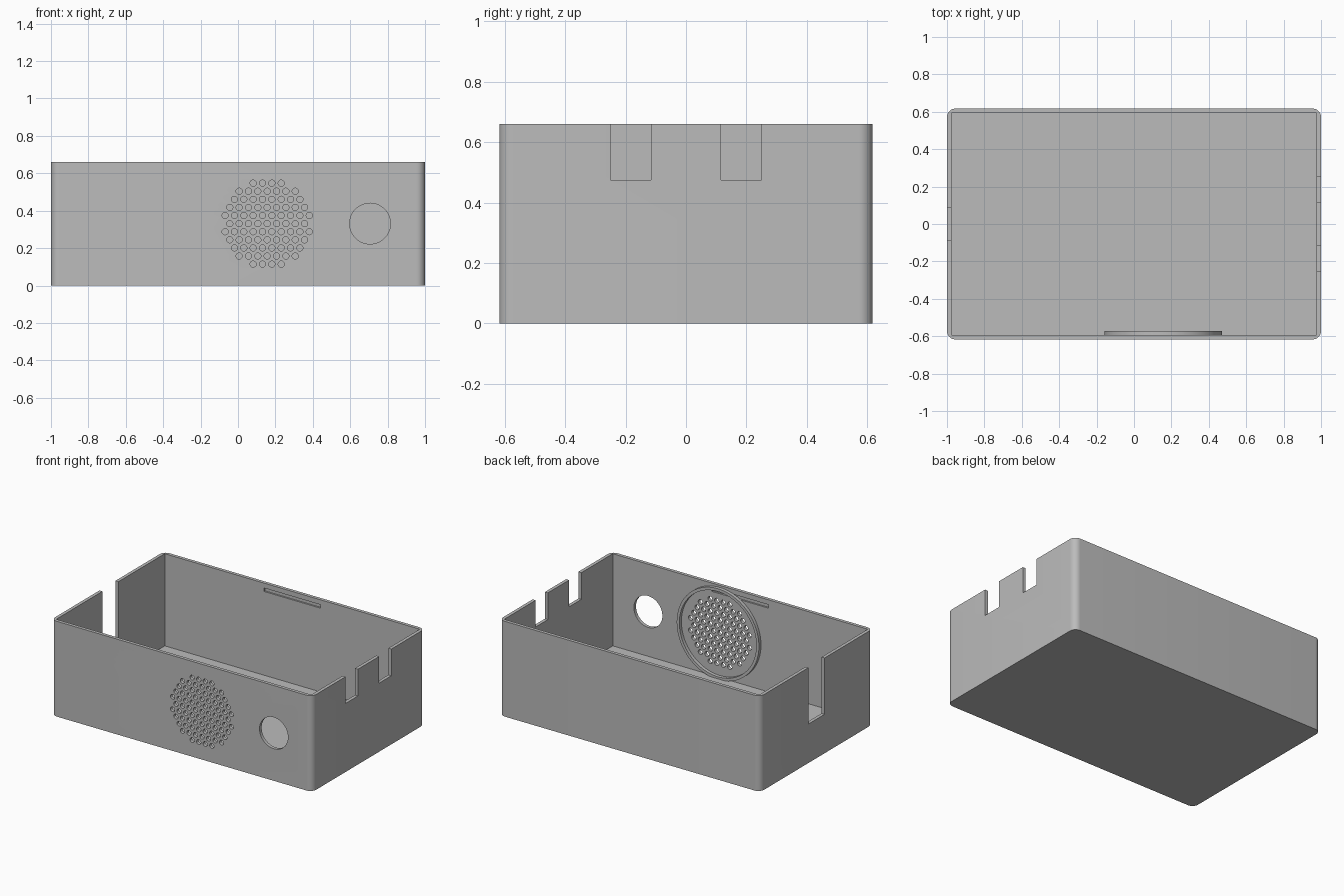
import bpy, bmesh, math
from mathutils import Matrix, Vector

old = bpy.data.objects.get("Cube")
if old:
    bpy.data.objects.remove(old, do_unlink=True)

HX, HY, H = 1.0, 0.617, 0.66        # outer half sizes and height
WALL, FLOOR = 0.023, 0.022
CX, CZ = 0.156, 0.331               # speaker centre on the front wall

grey = bpy.data.materials.new("plain grey")
grey.use_nodes = True
colour = (0.5, 0.5, 0.5, 1)
grey.diffuse_color = colour
grey.node_tree.nodes["Principled BSDF"].inputs["Base Color"].default_value = colour


def add_box(bm, lo, hi):
    lo, hi = Vector(lo), Vector(hi)
    m = Matrix.Translation((lo + hi) / 2) @ Matrix.Diagonal((*(hi - lo), 1))
    return bmesh.ops.create_cube(bm, size=1, matrix=m)["verts"]


def add_hole(bm, x, z, radius, sides):
    """Cylinder lying along y, passing through the front wall."""
    m = Matrix.Translation((x, -HY, z)) @ Matrix.Rotation(math.pi / 2, 4, 'X')
    bmesh.ops.create_cone(bm, cap_ends=True, segments=sides, radius1=radius,
                          radius2=radius, depth=0.1, matrix=m)


def make_object(name, bm):
    bmesh.ops.recalc_face_normals(bm, faces=bm.faces)
    mesh = bpy.data.meshes.new(name)
    bm.to_mesh(mesh)
    bm.free()
    mesh.materials.append(grey)
    ob = bpy.data.objects.new(name, mesh)
    bpy.context.collection.objects.link(ob)
    return ob


def activate(ob):
    bpy.ops.object.select_all(action='DESELECT')
    ob.select_set(True)
    bpy.context.view_layer.objects.active = ob


def cut(target, bm):
    cutter = make_object("cutter", bm)
    cutter.hide_render = True
    mod = target.modifiers.new("cut", 'BOOLEAN')
    mod.operation, mod.solver, mod.object = 'DIFFERENCE', 'EXACT', cutter
    activate(target)
    bpy.ops.object.modifier_apply(modifier=mod.name)
    bpy.data.objects.remove(cutter, do_unlink=True)


# Case: solid block with rounded upright corners
bm = bmesh.new()
add_box(bm, (-HX, -HY, 0), (HX, HY, H))
upright = [e for e in bm.edges if abs(e.verts[0].co.z - e.verts[1].co.z) > 0.1]
bmesh.ops.bevel(bm, geom=upright, offset=0.045, segments=10, profile=0.5, affect='EDGES')
case = make_object("case", bm)

# Inner cavity
ix, iy = HX - WALL, HY - WALL
bm = bmesh.new()
add_box(bm, (-ix, -iy, FLOOR), (ix, iy, 1))
cut(case, bm)

# Cable notches in the end walls
bm = bmesh.new()
for y in (-0.183, 0.183):
    add_box(bm, (0.9, y - 0.067, 0.475), (1.1, y + 0.067, 1))
add_box(bm, (-1.1, -0.088, 0.27), (-0.9, 0.088, 1))
# Shallow lid grooves inside the long walls
for s in (-1, 1):
    ys = sorted((s * (iy - 0.02), s * (iy + 0.011)))
    add_box(bm, (-0.215, ys[0], 0.602), (0.215, ys[1], 0.626))
cut(case, bm)

# Speaker grille (hexagonal hole pattern in a circle) and round opening
bm = bmesh.new()
pitch = 0.05
row_step = pitch * math.sqrt(3) / 2
for row in range(-5, 6):
    for col in range(-6, 7):
        dx = (col + 0.5 * (row % 2)) * pitch
        dz = row * row_step
        if math.hypot(dx, dz) < 0.236:
            add_hole(bm, CX + dx, CZ + dz, 0.0165, 24)
add_hole(bm, 0.706, CZ, 0.109, 64)
cut(case, bm)

# Speaker mounting ring on the inside of the front wall
bm = bmesh.new()
profile = [(0.315, -iy - 0.001), (0.315, -0.571), (0.295, -0.571), (0.295, -iy - 0.001)]
verts = [bm.verts.new((CX + r, y, CZ)) for r, y in profile]
edges = [bm.edges.new((verts[i], verts[(i + 1) % 4])) for i in range(4)]
bmesh.ops.spin(bm, geom=verts + edges, cent=(CX, 0, CZ), axis=(0, 1, 0),
               angle=math.tau, steps=96, use_merge=True)
bmesh.ops.remove_doubles(bm, verts=bm.verts, dist=1e-5)
ring = make_object("speaker_ring", bm)

for ob in (case, ring):
    activate(ob)
    bpy.ops.object.shade_smooth_by_angle(angle=math.radians(30))
